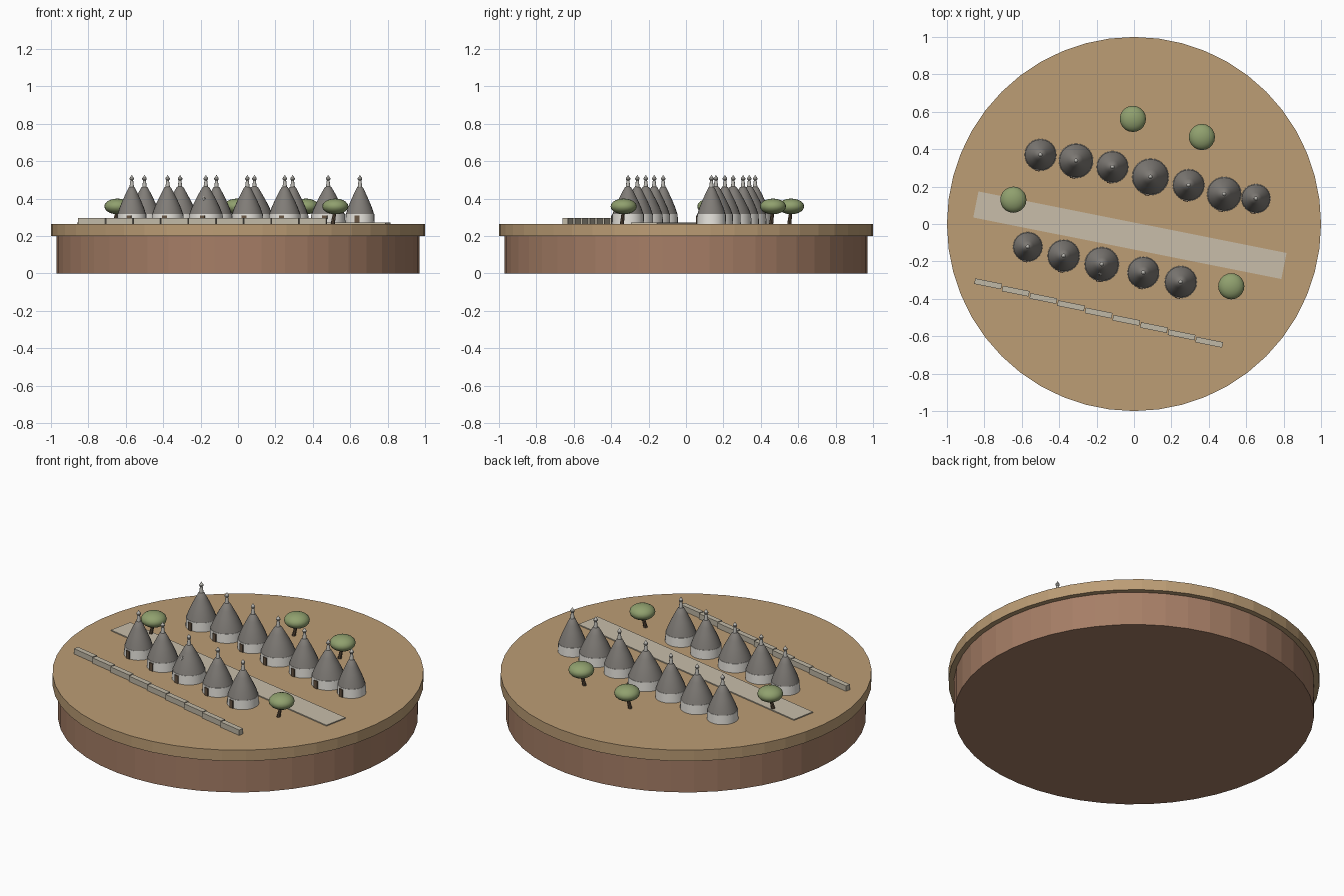
import bpy, math
from math import sin, cos, pi
from mathutils import Vector

cube = bpy.data.objects.get("Cube")
if cube:
    bpy.data.objects.remove(cube, do_unlink=True)


def material(name, srgb):
    lin = [((c / 255 + 0.055) / 1.055) ** 2.4 for c in srgb] + [1]
    m = bpy.data.materials.new(name)
    m.use_nodes = True
    m.diffuse_color = lin
    m.node_tree.nodes["Principled BSDF"].inputs["Base Color"].default_value = lin
    return m


SAND = material("sand", (188, 157, 117))
EARTH = material("brown earth", (166, 126, 102))
PAVING = material("pale paving", (200, 190, 170))
RUBBLE = material("rubble stone", (192, 184, 166))
LIME = material("whitewash", (236, 233, 226))
SLATE = material("grey roof stone", (128, 124, 119))
PINNACLE = material("pinnacle stone", (186, 184, 178))
WOOD = material("door wood", (104, 86, 68))
LEAF = material("olive leaf", (144, 160, 110))
BARK = material("bark", (92, 76, 60))

GROUND = 0.265
STREET = math.radians(-11.3)


def lathe(name, profile, loc, mat, sides=24, smooth=True):
    """Revolve (radius, height) points; a zero radius closes to a point."""
    verts, rings, faces = [], [], []
    for r, z in profile:
        n = 1 if r == 0 else sides
        rings.append([len(verts) + i % n for i in range(sides)])
        verts += [(r * cos(2 * pi * i / sides), r * sin(2 * pi * i / sides), z) for i in range(n)]
    for a, b in zip(rings, rings[1:]):
        for i in range(sides):
            j = (i + 1) % sides
            faces.append(list(dict.fromkeys((a[i], a[j], b[j], b[i]))))
    for ring, flip in ((rings[0], True), (rings[-1], False)):
        if len(set(ring)) > 1:
            faces.append(ring[::-1] if flip else ring)
    me = bpy.data.meshes.new(name)
    me.from_pydata(verts, [], faces)
    me.materials.append(mat)
    ob = bpy.data.objects.new(name, me)
    ob.location = loc
    bpy.context.collection.objects.link(ob)
    if smooth:
        bpy.ops.object.select_all(action='DESELECT')
        ob.select_set(True)
        bpy.context.view_layer.objects.active = ob
        bpy.ops.object.shade_smooth_by_angle(angle=math.radians(35))
    return ob


def box(name, size, loc, mat, rot=(0, 0, STREET)):
    bpy.ops.mesh.primitive_cube_add(size=1, location=loc, rotation=rot)
    ob = bpy.context.object
    ob.name = name
    ob.scale = size
    ob.data.materials.append(mat)
    return ob


# Round plinth and ground disc
lathe("plinth", [(0.97, 0), (0.97, 0.2)], (0, 0, 0), EARTH, 48, False)
lathe("ground_disc", [(1, 0.2), (1, GROUND)], (0, 0, 0), SAND, 48, False)

# Street
box("street", (1.68, 0.142, 0.008), (-0.022, -0.06, GROUND + 0.002), PAVING)

# Dry stone boundary wall in stepped lengths
for i in range(9):
    t = i / 8
    box("boundary_wall", (0.146, 0.03, 0.032),
        (-0.78 + 1.182 * t, -0.32 - 0.312 * t, GROUND + 0.016), RUBBLE)


# Round houses with cone roofs
def house(x, y, r, symbol=False):
    at = (x, y, GROUND)
    lathe("house_wall", [(r, 0), (r * 0.98, 0.053)], at, LIME)
    lathe("cone_roof", [(r * 0.97, 0.05), (r * 0.83, 0.085), (r * 0.62, 0.125),
                        (r * 0.4, 0.163), (r * 0.2, 0.195), (0, 0.205)], at, SLATE)
    lathe("pinnacle", [(0.013, 0.19), (0.008, 0.228), (0.007, 0.232), (0.012, 0.238),
                       (0.012, 0.244), (0.006, 0.252), (0, 0.262)], at, PINNACLE, 12)
    out = Vector((sin(STREET), -cos(STREET), 0))
    base = Vector(at)
    box("door", (0.026, 0.008, 0.045), base + out * r + Vector((0, 0, 0.0225)), WOOD)
    if symbol:
        spot = base + out * r * 0.58 + Vector((0, 0, 0.135))
        tilt = (-math.atan2(r * 0.43, 0.078), 0, STREET)
        box("roof_sign_upright", (0.004, 0.006, 0.022), spot, LIME, tilt)
        box("roof_sign_bar", (0.016, 0.006, 0.004), spot, LIME, tilt)


back_row = [(-0.5, 0.37, 0.085), (-0.31, 0.338, 0.092), (-0.115, 0.305, 0.085),
            (0.088, 0.252, 0.098), (0.292, 0.208, 0.085), (0.482, 0.16, 0.092),
            (0.652, 0.136, 0.078)]
front_row = [(-0.568, -0.122, 0.079), (-0.376, -0.17, 0.086), (-0.172, -0.215, 0.092),
             (0.05, -0.26, 0.085), (0.25, -0.31, 0.086)]
for spec in back_row:
    house(*spec)
for i, spec in enumerate(front_row):
    house(*spec, symbol=(i == 2))

# Olive trees with leaning trunks
for x, y in [(-0.645, 0.13), (-0.006, 0.562), (0.363, 0.465), (0.52, -0.333)]:
    crown = [(0.07 * sin(pi * k / 10) if 0 < k < 10 else 0, -0.042 * cos(pi * k / 10))
             for k in range(11)]
    lathe("tree_crown", crown, (x, y, 0.358), LEAF, 20)
    trunk = lathe("tree_trunk", [(0.011, 0), (0.008, 0.08)], (x - 0.014, y - 0.01, GROUND - 0.003), BARK, 8)
    trunk.rotation_euler = (-0.12, 0.17, 0)
